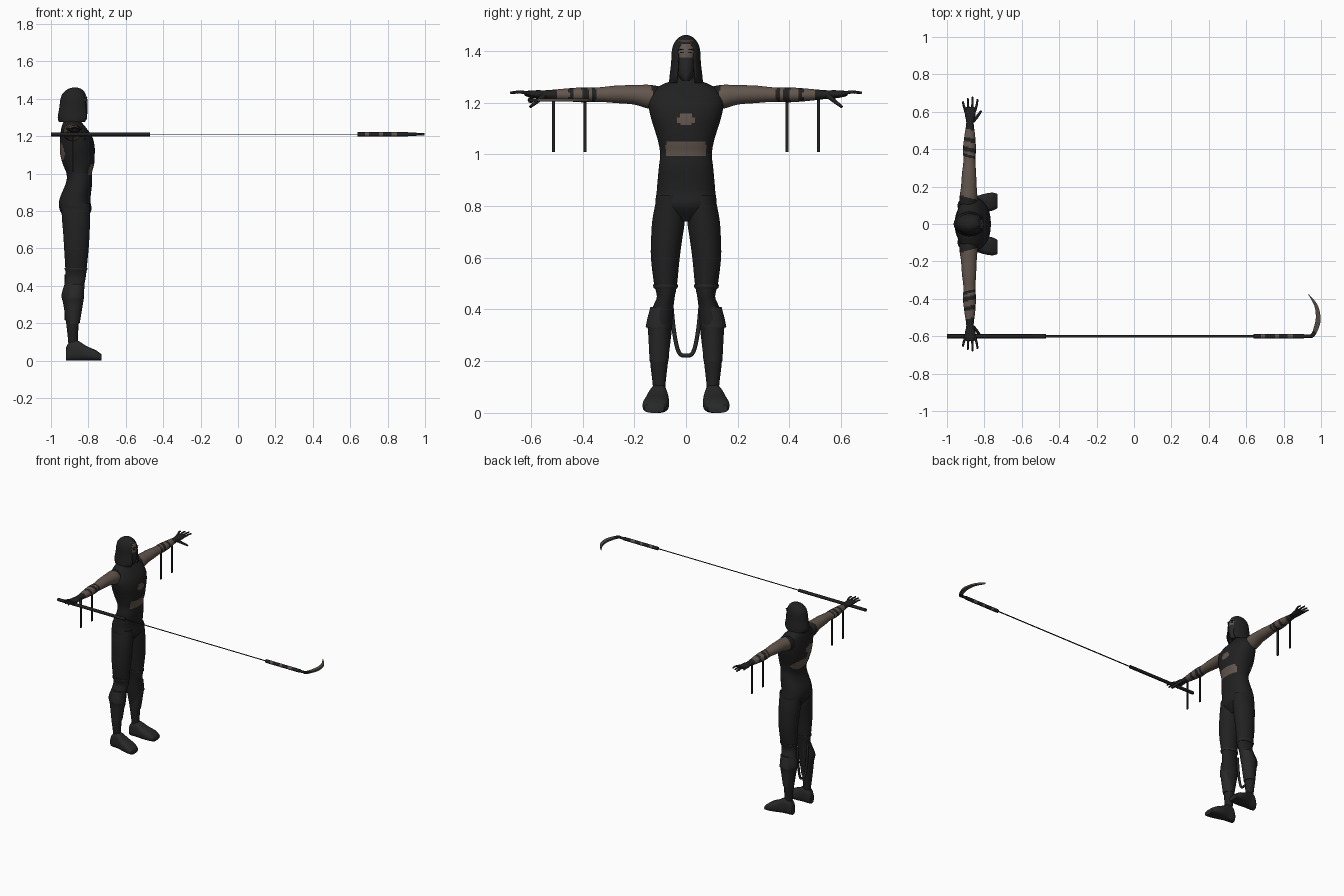
import bpy, bmesh, math
from mathutils import Vector

cube = bpy.data.objects.get("Cube")
if cube:
    bpy.data.objects.remove(cube, do_unlink=True)


def material(name, r, g, b):
    mat = bpy.data.materials.new(name)
    mat.use_nodes = True
    mat.diffuse_color = (r, g, b, 1)
    shader = mat.node_tree.nodes["Principled BSDF"]
    shader.inputs["Base Color"].default_value = (r, g, b, 1)
    shader.inputs["Roughness"].default_value = 0.9
    return mat


CLOTH = material("black cloth", 0.015, 0.015, 0.015)
LEATHER = material("dark leather", 0.022, 0.021, 0.021)
SKIN = material("brown skin", 0.125, 0.094, 0.075)
METAL = material("dull metal", 0.08, 0.067, 0.055)
SIDES = (("left", 1), ("right", -1))


def finish(name, bm, mats, rule=None):
    """Turn a bmesh into a smooth object whose sharp edges stay sharp."""
    bmesh.ops.recalc_face_normals(bm, faces=bm.faces)
    for face in bm.faces:
        face.smooth = True
        if rule:
            face.material_index = int(rule(face.calc_center_median()))
    for edge in bm.edges:
        edge.smooth = edge.calc_face_angle(0) < 0.9
    mesh = bpy.data.meshes.new(name)
    bm.to_mesh(mesh)
    bm.free()
    for mat in mats:
        mesh.materials.append(mat)
    obj = bpy.data.objects.new(name, mesh)
    bpy.context.scene.collection.objects.link(obj)
    return obj


def spline(points, steps):
    """Resample tuples with a Catmull-Rom curve."""
    pts = [Vector(p) for p in points]
    out = []
    for i in range(len(pts) - 1):
        a, b, c, d = pts[max(i - 1, 0)], pts[i], pts[i + 1], pts[min(i + 2, len(pts) - 1)]
        for k in range(steps):
            t = k / steps
            out.append(b + (c - a) * t / 2 + (a * 2 - b * 5 + c * 4 - d) * t * t / 2
                       + (b * 3 - a - c * 3 + d) * t ** 3 / 2)
    return out + [pts[-1]]


def loft(name, axis, stations, mats, power=2, sides=28, steps=4, rule=None, flip=1, cut=None):
    """Skin rounded sections given as (position, centre, centre, radius, radius)."""
    bm = bmesh.new()
    rings = []
    for t, c1, c2, r1, r2 in spline(stations, steps):
        ring = []
        for i in range(sides):
            a = math.tau * (i + 0.5) / sides
            u, v = math.cos(a), math.sin(a)
            p = c1 + r1 * math.copysign(abs(u) ** (2 / power), u)
            q = c2 + r2 * math.copysign(abs(v) ** (2 / power), v)
            x, y, z = {"x": (t, p, q), "y": (p, t, q), "z": (p, q, t)}[axis]
            ring.append(bm.verts.new((x, y * flip, z)))
        rings.append(ring)
    for low, high in zip(rings, rings[1:]):
        for i in range(sides):
            j = (i + 1) % sides
            bm.faces.new((low[i], low[j], high[j], high[i]))
    bm.faces.new(rings[0])
    bm.faces.new(rings[-1])
    if cut:
        gone = [f for f in bm.faces if cut(f.calc_center_median())]
        bmesh.ops.delete(bm, geom=gone, context="FACES")
    return finish(name, bm, mats, rule)


def tube(name, points, radius, mat, tip=1.0, steps=4, flat=1.0):
    """Round rod along a path, tapering to a fraction of its radius."""
    curve = bpy.data.curves.new(name, "CURVE")
    curve.dimensions = "3D"
    curve.bevel_depth = radius
    curve.bevel_resolution = 2
    curve.use_fill_caps = True
    path = spline(points, steps)
    line = curve.splines.new("POLY")
    line.points.add(len(path) - 1)
    for i, p in enumerate(path):
        line.points[i].co = (*p, 1)
        line.points[i].radius = 1 + (tip - 1) * i / (len(path) - 1)
    temp = bpy.data.objects.new(name, curve)
    bm = bmesh.new()
    mesh = temp.to_mesh()
    bm.from_mesh(mesh)
    bpy.data.objects.remove(temp, do_unlink=True)
    bpy.data.curves.remove(curve)
    return finish(name, bm, [mat])


def box(name, centre, size, mat):
    bm = bmesh.new()
    bmesh.ops.create_cube(bm, size=1)
    for v in bm.verts:
        v.co = Vector(centre) + Vector(a * b for a, b in zip(v.co, size))
    return finish(name, bm, [mat])


# Torso, with bare skin showing at chest, midriff and back
def bare_torso(c):
    def spot(y, z, w, h):
        return math.hypot((c.y - y) / w, (c.z - z) / h) < 1
    if c.x > -0.83:
        return spot(0, 1.135, 0.032, 0.023) or (0.995 < c.z < 1.048 and abs(c.y) < 0.077)
    if c.x < -0.88:
        return (spot(0.03, 1.05, 0.07, 0.035) or spot(-0.04, 1.12, 0.055, 0.05)) \
            and not spot(0.02, 1.11, 0.035, 0.025)
    return False


loft("torso", "z", [
    (0.74, -0.868, 0, 0.04, 0.05), (0.8, -0.868, 0, 0.083, 0.113),
    (0.86, -0.872, 0, 0.083, 0.113), (0.95, -0.85, 0, 0.07, 0.105),
    (1.0, -0.849, 0, 0.068, 0.1), (1.05, -0.853, 0, 0.084, 0.108),
    (1.1, -0.858, 0, 0.092, 0.123), (1.15, -0.86, 0, 0.093, 0.138),
    (1.2, -0.866, 0, 0.085, 0.145), (1.245, -0.878, 0, 0.066, 0.13),
    (1.273, -0.885, 0, 0.05, 0.085), (1.29, -0.885, 0, 0.042, 0.05),
    (1.34, -0.88, 0, 0.04, 0.04)],
    [CLOTH, SKIN], power=2.3, sides=72, steps=7, rule=bare_torso)

# Head with bare eye strip above a mask
loft("masked_head", "z", [
    (1.285, -0.845, 0, 0.03, 0.015), (1.31, -0.857, 0, 0.05, 0.032),
    (1.35, -0.868, 0, 0.064, 0.044), (1.4, -0.872, 0, 0.066, 0.047),
    (1.44, -0.872, 0, 0.05, 0.038)],
    [LEATHER, SKIN], sides=40, steps=6, rule=lambda c: c.z > 1.375 and c.x > -0.85)
for side, s in SIDES:
    box(side + "_eye", (-0.808, 0.015 * s, 1.394), (0.009, 0.013, 0.005), CLOTH)
    box(side + "_brow", (-0.809, 0.016 * s, 1.406), (0.009, 0.018, 0.004), CLOTH)

# Hood, open around the face
hood = loft("hood", "z", [
    (1.275, -0.882, 0, 0.075, 0.066), (1.3, -0.878, 0, 0.086, 0.064),
    (1.35, -0.877, 0, 0.079, 0.058), (1.4, -0.876, 0, 0.073, 0.055),
    (1.43, -0.876, 0, 0.06, 0.046), (1.452, -0.873, 0, 0.036, 0.028),
    (1.461, -0.87, 0, 0.008, 0.008)],
    [CLOTH], sides=48, steps=5,
    cut=lambda c: c.z < 1.276 or (c.x > -0.85 and c.z < 1.432
                                  and abs(c.y) < 0.034 - max(0, c.z - 1.4) * 0.5))
shell = hood.modifiers.new("thickness", "SOLIDIFY")
shell.thickness = 0.006


# Arms: bare upper arm, wrapped forearm, gloved wrist
def bare_arm(c):
    y = abs(c.y) + 0.25 * (c.x + 0.88)
    wrapped = any(a < y < b for a, b in ((0.355, 0.37), (0.385, 0.41), (0.44, 0.46)))
    return 0.14 < y < 0.505 and not wrapped


for side, s in SIDES:
    loft(side + "_arm", "y", [
        (0.09, -0.885, 1.215, 0.045, 0.045), (0.14, -0.885, 1.222, 0.048, 0.047),
        (0.2, -0.883, 1.23, 0.042, 0.038), (0.27, -0.882, 1.232, 0.038, 0.034),
        (0.34, -0.88, 1.231, 0.032, 0.028), (0.4, -0.88, 1.23, 0.035, 0.029),
        (0.47, -0.878, 1.23, 0.029, 0.024), (0.54, -0.877, 1.231, 0.02, 0.017),
        (0.575, -0.876, 1.232, 0.027, 0.016), (0.61, -0.876, 1.234, 0.03, 0.012),
        (0.625, -0.876, 1.235, 0.022, 0.008)],
        [CLOTH, SKIN], steps=10, rule=bare_arm, flip=s)
    # Fingers and thumb
    for i in range(4):
        x = -0.9 + i * 0.016
        reach = (0.655, 0.674, 0.68, 0.667)[i]
        tube(f"{side}_finger_{i + 1}", [
            (x, 0.6 * s, 1.234), (x * 1.5 + 0.438, 0.64 * s, 1.241),
            (x * 1.6 + 0.526, reach * s, 1.238)], 0.0075, CLOTH, tip=0.6)
    tube(side + "_thumb", [(-0.862, 0.55 * s, 1.226), (-0.838, 0.575 * s, 1.205),
                           (-0.818, 0.603 * s, 1.183)], 0.011, CLOTH, tip=0.5)
    # Loose wrap ends hanging from the forearm
    for label, y in (("inner", 0.39), ("outer", 0.513)):
        box(f"{side}_{label}_hanging_strip", (-0.88, y * s, 1.113), (0.008, 0.012, 0.21), CLOTH)

    # Legs with flared shin guards, knee cuffs and boots
    loft(side + "_leg", "z", [
        (0.84, -0.868, 0.06, 0.078, 0.052), (0.75, -0.866, 0.067, 0.075, 0.063),
        (0.68, -0.864, 0.074, 0.071, 0.061), (0.6, -0.864, 0.08, 0.066, 0.056),
        (0.5, -0.866, 0.079, 0.058, 0.045), (0.45, -0.868, 0.078, 0.055, 0.035),
        (0.41, -0.874, 0.088, 0.054, 0.04), (0.35, -0.884, 0.098, 0.06, 0.046),
        (0.3, -0.884, 0.099, 0.05, 0.042), (0.2, -0.885, 0.104, 0.034, 0.035),
        (0.1, -0.882, 0.104, 0.026, 0.024), (0.05, -0.88, 0.105, 0.026, 0.026)],
        [CLOTH], flip=s)
    loft(side + "_shin_guard", "z", [
        (0.41, -0.868, 0.094, 0.046, 0.044), (0.335, -0.874, 0.106, 0.05, 0.05),
        (0.325, -0.875, 0.104, 0.05, 0.044), (0.2, -0.881, 0.104, 0.035, 0.037)],
        [LEATHER], steps=3, flip=s)
    loft(side + "_knee_cuff", "z", [
        (0.482, -0.866, 0.079, 0.058, 0.045), (0.488, -0.866, 0.079, 0.061, 0.048),
        (0.496, -0.866, 0.079, 0.061, 0.048)], [LEATHER], steps=2, flip=s)
    loft(side + "_boot", "x", [
        (-0.92, 0.105, 0.035, 0.022, 0.035), (-0.9, 0.105, 0.05, 0.032, 0.05),
        (-0.86, 0.107, 0.054, 0.036, 0.054), (-0.81, 0.112, 0.039, 0.047, 0.039),
        (-0.76, 0.119, 0.028, 0.049, 0.028), (-0.73, 0.123, 0.017, 0.038, 0.017)],
        [LEATHER], power=2.8, flip=s)

# Strap looped between the knees
tube("leg_strap", [(-0.92, -0.06, 0.46), (-0.92, -0.047, 0.32), (-0.92, -0.028, 0.235),
                   (-0.92, 0, 0.222), (-0.92, 0.028, 0.235), (-0.92, 0.047, 0.32),
                   (-0.92, 0.06, 0.46)], 0.008, LEATHER)

# Long weapon: grip, flat chain, far handle with brown wraps
HY, HZ = -0.6, 1.21


def rod(name, start, end, radius, mat):
    return tube(name, [(start, HY, HZ), (end, HY, HZ)], radius, mat, steps=1)


rod("grip", -1, -0.47, 0.011, CLOTH)
box("chain", (0.085, HY, HZ), (1.13, 0.011, 0.001), CLOTH)
rod("far_handle", 0.64, 0.91, 0.012, CLOTH)
rod("far_handle_neck", 0.9, 0.955, 0.009, CLOTH)
for i, (a, b) in enumerate(((0.68, 0.7), (0.755, 0.775), (0.82, 0.85))):
    rod(f"handle_wrap_{i + 1}", a, b, 0.0125, SKIN)

# Curved blade: outer and inner edges joined and given thickness
outer = spline([(0.94, -0.61), (0.965, -0.6), (0.99, -0.55), (0.998, -0.5), (0.98, -0.43), (0.934, -0.375)], 5)
inner = spline([(0.94, -0.592), (0.952, -0.58), (0.965, -0.54), (0.972, -0.5), (0.965, -0.44), (0.932, -0.377)], 5)
bm = bmesh.new()
rows = [[bm.verts.new((p.x, p.y, HZ - 0.006)) for p in edge] for edge in (outer, inner)]
sheet = [bm.faces.new((rows[0][i], rows[0][i + 1], rows[1][i + 1], rows[1][i]))
         for i in range(len(outer) - 1)]
raised = bmesh.ops.extrude_face_region(bm, geom=sheet)["geom"]
bmesh.ops.translate(bm, vec=(0, 0, 0.012), verts=[g for g in raised if isinstance(g, bmesh.types.BMVert)])
finish("sickle_blade", bm, [CLOTH, METAL], lambda c: c.y > -0.575)
